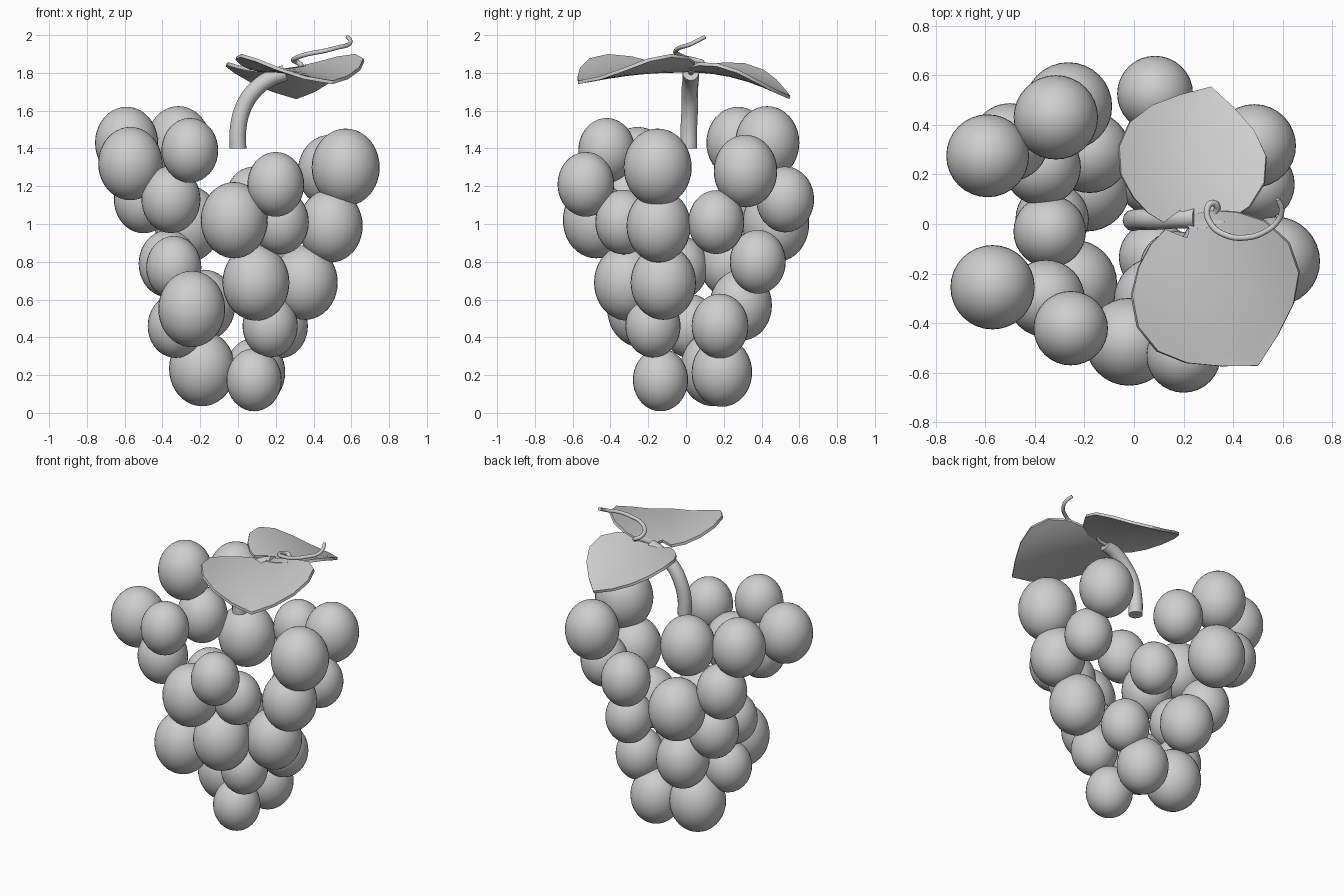
import bpy
import bmesh
import math
from mathutils import Vector

default_cube = bpy.data.objects.get("Cube")
if default_cube:
    bpy.data.objects.remove(default_cube, do_unlink=True)


def make_material(name, value):
    material = bpy.data.materials.new(name)
    colour = (value, value, value, 1)
    material.diffuse_color = colour
    material.use_nodes = True
    for node in material.node_tree.nodes:
        if node.type == "BSDF_PRINCIPLED":
            node.inputs["Base Color"].default_value = colour
    return material


grey = make_material("plain_grey", 0.62)


def add_object(name, data):
    """Link an object with the shared material and make it the active one."""
    obj = bpy.data.objects.new(name, data)
    bpy.context.collection.objects.link(obj)
    data.materials.append(grey)
    bpy.ops.object.select_all(action="DESELECT")
    obj.select_set(True)
    bpy.context.view_layer.objects.active = obj
    return obj


# Grapes: centre x, y, z and radius in hundredths; each is slightly taller than wide
GRAPES = [
    # shoulders of the bunch
    (-57, -25.5, 132, 17), (-59, 27.5, 143, 16.7), (-31.5, 43, 143, 17),
    (-25.5, -42, 139, 15), (57, -15, 130, 18), (48.5, 31.5, 128, 16.8),
    (20, -53, 121, 15),
    # middle
    (-35.5, -30, 113, 15.6), (-50, 33, 113, 15.7), (8.5, 52.5, 113, 15.3),
    (-2, -47.5, 102, 17.7), (22.5, -33, 101, 15), (49, -14.5, 99, 17),
    (50, 16, 101, 14.8), (-26.5, 47.5, 100, 17.7),
    (16, 38, 80, 14.8), (-37, 23, 79, 15.6), (-34, -3, 77, 14.6),
    # lower rings and tip
    (9.5, -31, 69, 17.7), (35.5, -12, 69, 17.3), (-18, 29, 57, 16.5),
    (-24.5, -24, 55, 17.7), (22, 18, 46, 15), (-33, 2, 46, 14.8),
    (17, -17.5, 46, 14.6), (-19, 14.5, 23.5, 17.5), (9, 19, 21.5, 16),
    (8.5, -13.5, 17.5, 14.6),
]
STRETCH = 1.14

for number, (x, y, z, radius) in enumerate(GRAPES, start=1):
    mesh = bpy.data.meshes.new("grape")
    bm = bmesh.new()
    bmesh.ops.create_uvsphere(bm, u_segments=32, v_segments=20, radius=radius / 100)
    bmesh.ops.scale(bm, vec=(1, 1, STRETCH), verts=bm.verts)
    bm.to_mesh(mesh)
    bm.free()
    grape = add_object(f"grape_{number}", mesh)
    grape.location = Vector((x, y, z)) / 100
    bpy.ops.object.shade_smooth()


def add_tube(name, path, radius, end_scale):
    """Sweep a round, capped tube along a smooth path, tapering to its end."""
    curve = bpy.data.curves.new(name, "CURVE")
    curve.dimensions = "3D"
    curve.bevel_depth = radius
    curve.bevel_resolution = 4
    curve.resolution_u = 6
    curve.use_fill_caps = True
    spline = curve.splines.new("BEZIER")
    spline.bezier_points.add(len(path) - 1)
    for i, (point, position) in enumerate(zip(spline.bezier_points, path)):
        point.co = position
        point.handle_left_type = point.handle_right_type = "AUTO"
        point.radius = 1 + (end_scale - 1) * i / (len(path) - 1)
    add_object(name, curve)
    bpy.ops.object.convert(target="MESH")
    bpy.ops.object.shade_smooth_by_angle(angle=math.radians(40))


# Woody stem bending over towards the leaves
add_tube("stem", [
    (0, 0.015, 1.4), (0, 0.015, 1.5), (0.03, 0.02, 1.62),
    (0.09, 0.02, 1.71), (0.17, 0.025, 1.77), (0.25, 0.025, 1.8),
], 0.044, 0.98)

# Curling tendril growing from the stem end
add_tube("tendril", [
    (0.24, 0.025, 1.8), (0.32, 0.04, 1.82), (0.335, 0.07, 1.84),
    (0.315, 0.085, 1.855), (0.295, 0.06, 1.865), (0.31, 0, 1.88),
    (0.37, -0.045, 1.9), (0.45, -0.055, 1.915), (0.53, -0.03, 1.935),
    (0.585, 0.02, 1.95), (0.595, 0.06, 1.97), (0.58, 0.1, 1.99),
], 0.014, 0.75)

# Heart-shaped half outline: distance along the midrib, half width
OUTLINE = [(-0.07, 0.1), (-0.03, 0.23), (0.06, 0.37), (0.2, 0.5), (0.4, 0.565),
           (0.6, 0.53), (0.76, 0.4), (0.89, 0.21), (1, 0.004)]
COLUMNS = 12


def add_leaf(name, base, tip, droop, cup, width):
    """Heart-shaped blade with raised sides and a drooping midrib."""
    base, tip = Vector(base), Vector(tip)
    axis = tip - base
    length = axis.length
    side = Vector((-axis.y, axis.x)) / length
    bm = bmesh.new()
    rows = []
    for along, half_width in OUTLINE:
        row = []
        for column in range(COLUMNS + 1):
            across = 2 * column / COLUMNS - 1
            notch = 0.09 * (1 - abs(across)) * max(0, 1 - along) ** 4
            t = along + notch
            offset = across * half_width * width * length
            spot = base + axis * t + side * offset
            height = 1.81 - droop * max(0, t) ** 2 + cup * offset ** 2
            row.append(bm.verts.new((spot.x, spot.y, height)))
        rows.append(row)
    for lower, upper in zip(rows, rows[1:]):
        for i in range(COLUMNS):
            bm.faces.new((lower[i + 1], lower[i], upper[i], upper[i + 1]))
    bmesh.ops.recalc_face_normals(bm, faces=bm.faces)
    mesh = bpy.data.meshes.new(name)
    bm.to_mesh(mesh)
    bm.free()
    leaf = add_object(name, mesh)
    solid = leaf.modifiers.new("thickness", "SOLIDIFY")
    solid.thickness = 0.018
    solid.offset = 0
    bpy.ops.object.modifier_apply(modifier=solid.name)
    bpy.ops.object.shade_smooth_by_angle(angle=math.radians(40))


add_leaf("front_leaf", (0.2, -0.03), (0.5, -0.57), 0.06, 0.75, 1)
add_leaf("back_leaf", (0.18, 0.03), (0.31, 0.55), 0.14, 0.6, 1)
